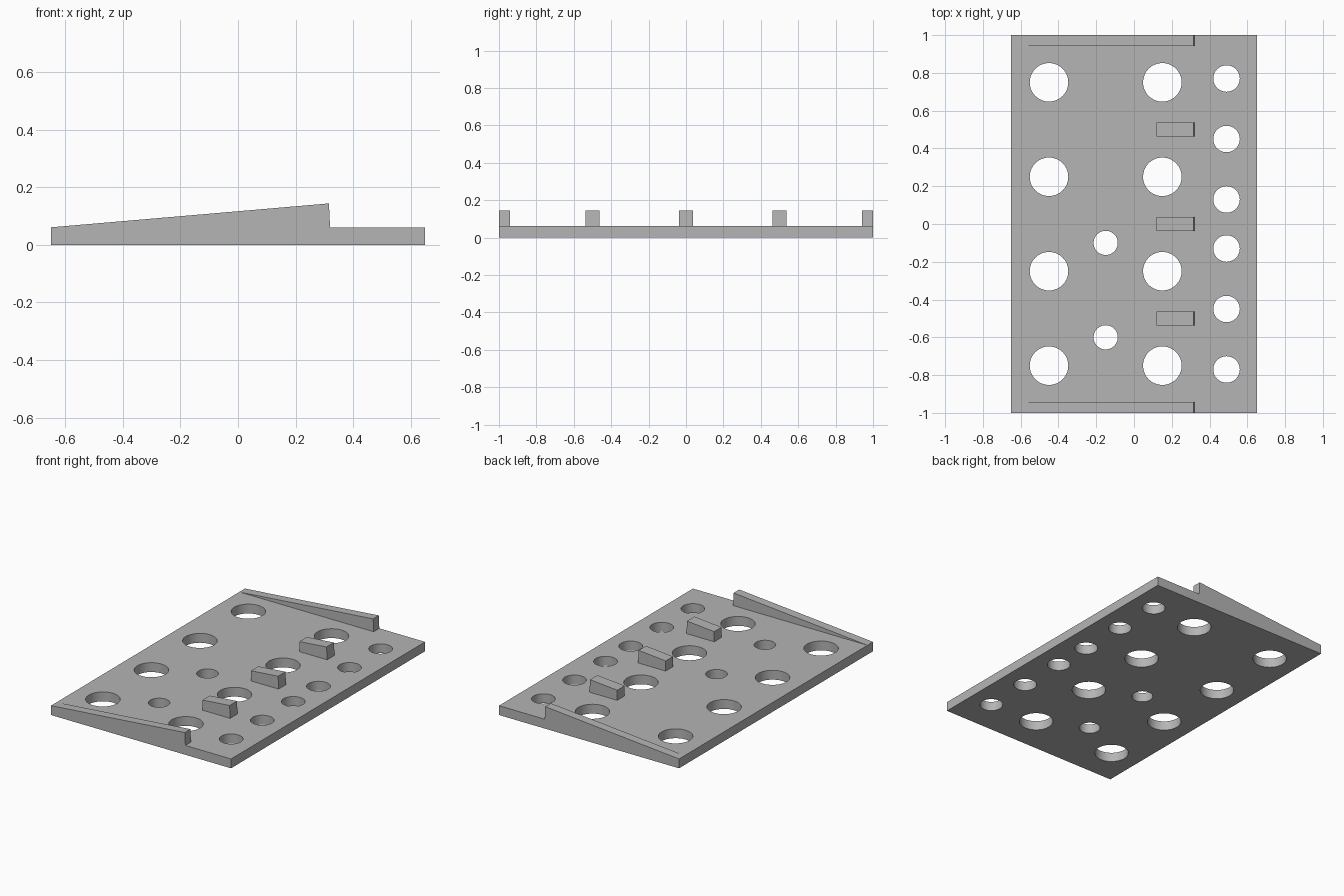
import bpy
import bmesh
from mathutils import Matrix

cube = bpy.data.objects.get("Cube")
if cube:
    bpy.data.objects.remove(cube, do_unlink=True)

HALF_X, HALF_Y, THICK = 0.65, 1.0, 0.061
STOP_X, STOP_TOP_X, STOP_Z = 0.32, 0.316, 0.144

grey = bpy.data.materials.new("plain grey")
grey.use_nodes = True
colour = (0.46, 0.46, 0.46, 1)
grey.diffuse_color = colour
grey.node_tree.nodes["Principled BSDF"].inputs["Base Color"].default_value = colour


def add_object(name, bm):
    bmesh.ops.recalc_face_normals(bm, faces=bm.faces)
    mesh = bpy.data.meshes.new(name)
    bm.to_mesh(mesh)
    bm.free()
    mesh.materials.append(grey)
    obj = bpy.data.objects.new(name, mesh)
    bpy.context.collection.objects.link(obj)
    return obj


def prism(name, profile, y0, y1):
    """Extrude an x-z profile from y0 to y1."""
    bm = bmesh.new()
    face = bm.faces.new([bm.verts.new((x, y0, z)) for x, z in profile])
    new = bmesh.ops.extrude_face_region(bm, geom=[face])["geom"]
    verts = [v for v in new if isinstance(v, bmesh.types.BMVert)]
    bmesh.ops.translate(bm, verts=verts, vec=(0, y1 - y0, 0))
    return add_object(name, bm)


def ramp_z(x):
    """Height of the sloping line shared by rails and blocks."""
    return THICK + (STOP_Z - THICK) * (x + HALF_X) / (STOP_TOP_X + HALF_X)


# Base plate
plate = prism("base_plate", [(-HALF_X, 0), (HALF_X, 0), (HALF_X, THICK), (-HALF_X, THICK)],
              -HALF_Y, HALF_Y)

# Round holes: large grid, edge row, and a pair in the middle
holes = [(x, y, 0.102) for x in (-0.45, 0.15) for y in (-0.75, -0.25, 0.25, 0.75)]
holes += [(0.49, s * y, 0.07) for y in (0.13, 0.45, 0.77) for s in (-1, 1)]
holes += [(-0.15, y, 0.064) for y in (-0.1, -0.6)]
bm = bmesh.new()
for x, y, r in holes:
    bmesh.ops.create_cone(bm, cap_ends=True, segments=64, radius1=r, radius2=r,
                          depth=0.4, matrix=Matrix.Translation((x, y, 0)))
cutter = add_object("hole_cutter", bm)
cutter.hide_render = True

cut = plate.modifiers.new("holes", "BOOLEAN")
cut.operation = "DIFFERENCE"
cut.solver = "EXACT"
cut.object = cutter
bpy.ops.object.select_all(action="DESELECT")
plate.select_set(True)
bpy.context.view_layer.objects.active = plate
bpy.ops.object.modifier_apply(modifier=cut.name)
bpy.data.objects.remove(cutter, do_unlink=True)
bpy.ops.object.shade_smooth_by_angle()

# Wedge rails along both ends
wedge = [(-HALF_X, THICK), (STOP_X, THICK), (STOP_TOP_X, STOP_Z)]
prism("front_rail", wedge, -HALF_Y, -0.942)
prism("back_rail", wedge, 0.942, HALF_Y)

# Three short blocks following the same slope
BLOCK_X = 0.12
block = [(BLOCK_X, THICK), (STOP_X, THICK), (STOP_TOP_X, STOP_Z), (BLOCK_X, ramp_z(BLOCK_X))]
for name, y in (("front_block", -0.5), ("middle_block", 0), ("back_block", 0.5)):
    prism(name, block, y - 0.038, y + 0.038)
